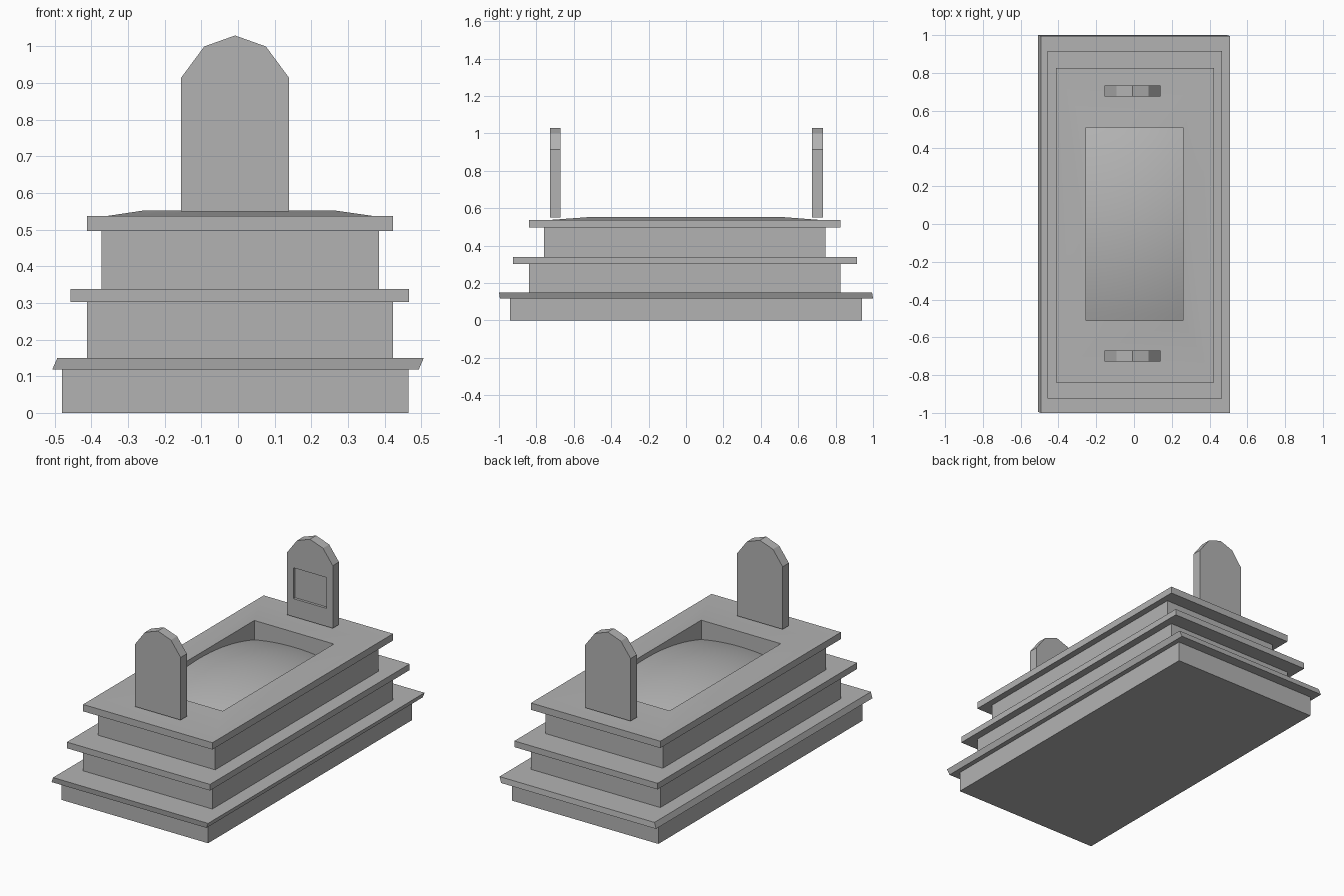
import bpy, bmesh

cube = bpy.data.objects.get("Cube")
if cube:
    bpy.data.objects.remove(cube, do_unlink=True)

# Single stone colour
stone = bpy.data.materials.new("grey stone")
stone.use_nodes = True
stone.diffuse_color = (0.45, 0.45, 0.45, 1)
stone.node_tree.nodes["Principled BSDF"].inputs["Base Color"].default_value = stone.diffuse_color


def finish(name, bm):
    """Turn a bmesh into a named, shaded object."""
    bmesh.ops.recalc_face_normals(bm, faces=bm.faces)
    mesh = bpy.data.meshes.new(name)
    bm.to_mesh(mesh)
    bm.free()
    mesh.materials.append(stone)
    obj = bpy.data.objects.new(name, mesh)
    bpy.context.collection.objects.link(obj)
    bpy.ops.object.select_all(action="DESELECT")
    obj.select_set(True)
    bpy.context.view_layer.objects.active = obj
    return obj


def loft(name, rings):
    """Join rectangles (x0, x1, y0, y1, z) into one closed solid."""
    bm = bmesh.new()
    loops = []
    for x0, x1, y0, y1, z in rings:
        corners = ((x0, y0), (x1, y0), (x1, y1), (x0, y1))
        loops.append([bm.verts.new((x, y, z)) for x, y in corners])
    for low, high in zip(loops, loops[1:]):
        for i in range(4):
            j = (i + 1) % 4
            bm.faces.new((low[i], low[j], high[j], high[i]))
    bm.faces.new(loops[0][::-1])
    bm.faces.new(loops[-1])
    return finish(name, bm)


def block(name, x0, x1, y0, y1, z0, z1):
    return loft(name, [(x0, x1, y0, y1, z) for z in (z0, z1)])


# Stepped plinth
block("base_plinth", -0.48, 0.465, -0.94, 0.94, 0, 0.118)
loft("base_slab", [(-0.507, 0.493, -0.995, 1, 0.118), (-0.493, 0.507, -1, 0.995, 0.15)])
block("middle_plinth", -0.412, 0.423, -0.84, 0.825, 0.15, 0.302)
block("middle_slab", -0.457, 0.467, -0.925, 0.915, 0.302, 0.338)

# Upper plinth, its slab with a gently raised top, and the pit inside
pit = (-0.253, 0.26, -0.512, 0.512)
plinth = (-0.372, 0.385, -0.76, 0.745)
slab = (-0.412, 0.423, -0.84, 0.825)
upper = loft("upper_plinth_with_pit", [
    (*plinth, 0.338), (*plinth, 0.497),
    (*slab, 0.497), (*slab, 0.537),
    (-0.36, 0.372, -0.73, 0.72, 0.537),
    (*pit, 0.553), (*pit, 0.42)])
bpy.ops.object.shade_smooth_by_angle()

# Domed earth filling the pit
bm = bmesh.new()
bmesh.ops.create_grid(bm, x_segments=16, y_segments=28, size=1)
for v in bm.verts:
    u, w = v.co.x, v.co.y
    v.co = (0.0035 + u * 0.2565, w * 0.512, 0.55 - 0.025 * u * u - 0.085 * w * w)
finish("earth_mound", bm)
bpy.ops.object.shade_smooth_by_angle()


def headstone(name, y0, y1):
    """Upright stone with a faceted arched top."""
    half = [(0.147, 0.55), (0.147, 0.915), (0.084, 1.0)]
    outline = half + [(0, 1.03)] + [(-x, z) for x, z in reversed(half)]
    bm = bmesh.new()
    face = bm.faces.new([bm.verts.new((x - 0.008, y0, z)) for x, z in outline])
    side = bmesh.ops.extrude_face_region(bm, geom=[face])["geom"]
    moved = [g for g in side if isinstance(g, bmesh.types.BMVert)]
    bmesh.ops.translate(bm, verts=moved, vec=(0, y1 - y0, 0))
    # keep the starting face as the closing cap
    if not face.is_valid:
        bm.faces.new([v for v in bm.verts if v not in moved])
    return finish(name, bm)


headstone("front_headstone", -0.727, -0.67)

# Rear stone carries a shallow sunken panel facing the pit
cutter = block("panel_cutter", -0.115, 0.097, 0.6, 0.69, 0.655, 0.835)
cutter.hide_render = True
rear = headstone("rear_headstone", 0.675, 0.732)
cut = rear.modifiers.new("sunken panel", "BOOLEAN")
cut.operation = "DIFFERENCE"
cut.solver = "EXACT"
cut.object = cutter
bpy.ops.object.modifier_apply(modifier=cut.name)
bpy.data.objects.remove(cutter, do_unlink=True)
